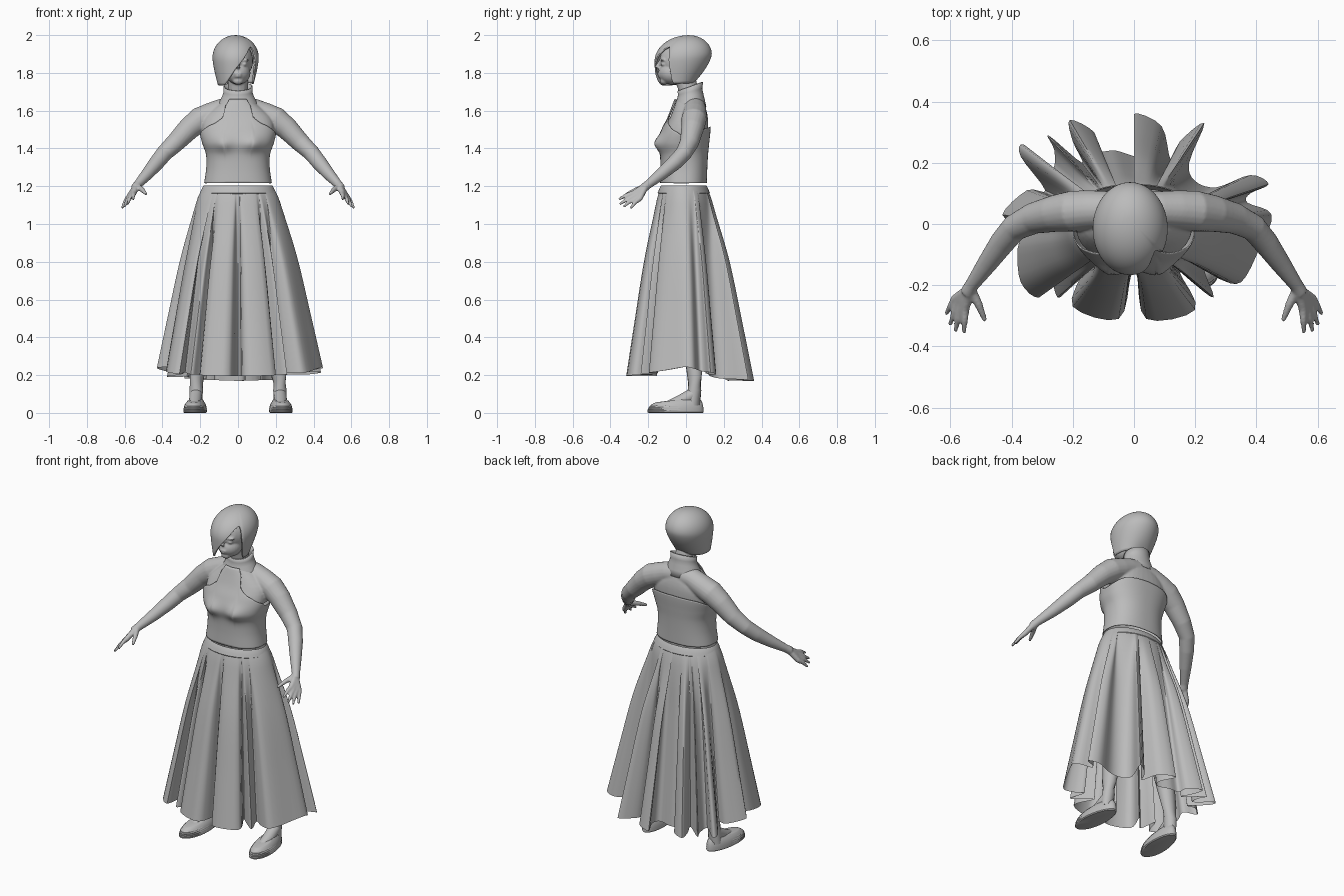
import bpy, bmesh
from math import sin, cos, pi, radians, atan2, exp, copysign
from mathutils import Vector, Matrix

cube = bpy.data.objects.get("Cube")
if cube:
    bpy.data.objects.remove(cube, do_unlink=True)

grey = bpy.data.materials.new("plain_grey")
grey.use_nodes = True
grey.diffuse_color = (0.5, 0.5, 0.5, 1)
grey.node_tree.nodes["Principled BSDF"].inputs["Base Color"].default_value = (0.5, 0.5, 0.5, 1)


def finish(bm, name, sharp=50, thickness=0):
    """Turn a bmesh into a smooth shaded object."""
    bmesh.ops.recalc_face_normals(bm, faces=bm.faces)
    mesh = bpy.data.meshes.new(name)
    bm.to_mesh(mesh)
    bm.free()
    mesh.materials.append(grey)
    mesh.shade_smooth()
    mesh.set_sharp_from_angle(angle=radians(sharp))
    obj = bpy.data.objects.new(name, mesh)
    bpy.context.collection.objects.link(obj)
    if thickness:
        solid = obj.modifiers.new("thickness", "SOLIDIFY")
        solid.thickness = thickness
        solid.offset = 0
    return obj


def loft(bm, rings, first_cap=False, last_cap=False):
    """Bridge closed rings of points."""
    rows = [[bm.verts.new(p) for p in ring] for ring in rings]
    n = len(rows[0])
    for a, b in zip(rows, rows[1:]):
        for i in range(n):
            j = (i + 1) % n
            bm.faces.new((a[i], a[j], b[j], b[i]))
    if first_cap:
        bm.faces.new(rows[0])
    if last_cap:
        bm.faces.new(rows[-1])


def tube(bm, path, sides=14):
    """Capped tube through (x, y, z, radius) stations."""
    points = [Vector(p[:3]) for p in path]
    rings = []
    for i, p in enumerate(points):
        along = points[min(i + 1, len(points) - 1)] - points[max(i - 1, 0)]
        turn = along.to_track_quat("Z", "Y")
        rings.append([p + turn @ Vector((cos(a), sin(a), 0)) * path[i][3]
                      for a in (2 * pi * k / sides for k in range(sides))])
    loft(bm, rings, True, True)


def ball(bm, centre, size):
    matrix = Matrix.Translation(centre) @ Matrix.Diagonal((*size, 1))
    bmesh.ops.create_uvsphere(bm, u_segments=24, v_segments=16, radius=1, matrix=matrix)


def curve(table, t):
    """Smooth interpolation of rows (t, values...)."""
    last = len(table) - 1
    i = max(k for k in range(last) if k == 0 or table[k][0] <= t)
    step = table[i + 1][0] - table[i][0]
    u = min(max((t - table[i][0]) / step, 0), 1)

    def slope(k, c):
        a, b = table[max(k - 1, 0)], table[min(k + 1, last)]
        return (b[c] - a[c]) / (b[0] - a[0]) * step

    return [(1 + 2 * u) * (1 - u) ** 2 * table[i][c] + u * u * (3 - 2 * u) * table[i + 1][c]
            + u * (1 - u) ** 2 * slope(i, c) + u * u * (u - 1) * slope(i + 1, c)
            for c in range(1, len(table[0]))]


def angles(n):
    return [2 * pi * k / n - pi for k in range(n)]


# Torso surface: height, half width, front y, back y
TORSO = [(1.21, .175, -.132, .105), (1.3, .163, -.13, .108), (1.37, .165, -.134, .112),
         (1.43, .185, -.148, .118), (1.5, .2, -.125, .125), (1.56, .19, -.095, .125),
         (1.61, .14, -.075, .115), (1.65, .09, -.06, .1), (1.68, .06, -.045, .08)]


def torso(angle, z, grow=0):
    width, front, back = curve(TORSO, z)
    s, c = sin(angle), cos(angle)
    x = (width + grow) * copysign(abs(s) ** .85, s)
    y = (front + back) / 2 - ((back - front) / 2 + grow) * copysign(abs(c) ** .85, c)
    if c > 0:
        y -= .022 * exp(-((abs(x) - .08) / .045) ** 2 - ((z - 1.425) / .04) ** 2)
    return Vector((x, y, z))


# Skin: shoulders, neck, head, arms and hands fused into one surface
bm = bmesh.new()
loft(bm, [[torso(a, 1.47 + .02 * k, -.009) for a in angles(40)] for k in range(11)], True, True)
tube(bm, [(0, .04, 1.58, .06), (0, .02, 1.68, .055), (0, -.01, 1.8, .052)])
ball(bm, (-.005, -.02, 1.865), (.085, .12, .1))
ball(bm, (0, -.072, 1.8), (.066, .074, .062))
ball(bm, (0, -.116, 1.757), (.028, .022, .02))
ball(bm, (0, -.14, 1.794), (.024, .013, .006))
ball(bm, (0, -.138, 1.781), (.02, .013, .006))
tube(bm, [(0, -.132, 1.868, .008), (0, -.147, 1.845, .009), (0, -.155, 1.826, .012)])
ARM = [(.02, .045, 1.615, .06), (.08, .047, 1.605, .06), (.14, .046, 1.58, .064),
       (.2, .042, 1.553, .067), (.26, .034, 1.505, .06),
       (.33, .018, 1.432, .051), (.39, -.012, 1.375, .044), (.43, -.06, 1.325, .041),
       (.48, -.13, 1.265, .033), (.53, -.2, 1.21, .023), (.545, -.225, 1.19, .024)]
FINGERTIPS = [(.555, -.356, 1.13), (.584, -.35, 1.105), (.602, -.331, 1.09), (.614, -.294, 1.083)]
for side in (1, -1):
    def mirrored(path):
        return [(side * p[0], *p[1:]) for p in path]

    ball(bm, (side * .032, -.12, 1.846), (.017, .014, .009))
    ball(bm, (side * .034, -.122, 1.868), (.026, .014, .007))
    tube(bm, mirrored(ARM), 20)
    for k, tip in enumerate(FINGERTIPS):
        knuckle = Vector((.552 + .011 * k, -.278 + .011 * k, 1.163 - .01 * k))
        middle = knuckle.lerp(Vector(tip), .5) + Vector((0, 0, .006))
        tube(bm, mirrored([(.536, -.212, 1.203, .018), (*knuckle, .015),
                           (*middle, .011), (*tip, .007)]), 10)
    tube(bm, mirrored([(.532, -.212, 1.2, .016), (.508, -.262, 1.182, .014),
                       (.486, -.317, 1.158, .008)]), 10)
skin = finish(bm, "skin_body")
fuse = skin.modifiers.new("fuse", "REMESH")
fuse.mode = "VOXEL"
fuse.voxel_size = .0055
fuse.use_smooth_shade = True
soften = skin.modifiers.new("soften", "SMOOTH")
soften.factor = .5
soften.iterations = 5

# Halter bodice: a flap rises to the collar, the back is cut straight across
BODICE_TOP = [(0, 1.66), (12, 1.66), (17, 1.65), (20, 1.58), (30, 1.54), (45, 1.52), (60, 1.5),
              (75, 1.485), (90, 1.465), (110, 1.475), (140, 1.505), (180, 1.515)]


def bodice(angle, top, v):
    z = 1.216 + (top - 1.216) * v
    return torso(angle * (1 + 12 * max(0, z - 1.58)), z, .003)


bm = bmesh.new()
columns = [(a, curve(BODICE_TOP, abs(a) * 180 / pi)[0]) for a in angles(120)]
loft(bm, [[bodice(a, top, k / 36) for a, top in columns] for k in range(37)])
finish(bm, "bodice", thickness=.004)

# Collar, tilted down toward the front
COLLAR = [(1.615, .108, .082), (1.645, .096, .074), (1.675, .08, .066), (1.7, .072, .06), (1.728, .074, .064)]
bm = bmesh.new()
loft(bm, [[Vector((rx * sin(a), .022 - ry * cos(a), z - .28 * ry * cos(a) * (z - 1.6) / .1))
           for a in angles(48)] for z, rx, ry in COLLAR])
finish(bm, "collar", thickness=.008)

# Bobbed hair with a slanted fringe: angle from the front, height of the lower edge
HAIR_EDGE = [(-180, 1.755), (-90, 1.74), (-35, 1.735), (-25, 1.75), (-10, 1.79), (0, 1.82),
             (15, 1.86), (30, 1.9), (45, 1.93), (57, 1.915), (63, 1.76), (70, 1.745),
             (90, 1.745), (180, 1.755)]


def hair(angle, v):
    low = curve(HAIR_EDGE, angle * 180 / pi)[0]
    z = 1.995 - (1.995 - low) * (1 - cos(v * pi / 2))
    c = cos(angle)
    widest = 1.88 - .02 * c
    if z > widest:
        s = max(0, 1 - ((z - widest) / (1.995 - widest)) ** 2) ** .5
    else:
        s = 1 - (.27 - (.2 if c > 0 else .3) * c) * ((widest - z) / .14) ** 1.5
    crown = .03 * (1 - s) * (z > widest)
    return Vector((-.0125 + .118 * s * sin(angle), -.015 + crown - .147 * s * c, z))


bm = bmesh.new()
loft(bm, [[hair(a, (k + .8) / 28.8) for a in angles(120)] for k in range(29)], True)
finish(bm, "hair", thickness=.009)

# Pleated skirt: hem outline in hundredths, counter-clockwise from the left side
HEM = [(45, 3), (37, 7), (38, 10), (44, 13), (38, 16), (27, 12), (20, 14), (18, 20), (23, 33),
       (15, 27), (12, 21), (9, 32), (0, 36), (4, 27), (2, 22), (-6, 24), (-12, 24), (-13, 30),
       (-21, 34), (-20, 27), (-17, 20), (-28, 29), (-26, 24), (-27, 18), (-36, 26), (-37, 22),
       (-29, 11), (-35, 11), (-43, 3), (-36, -1), (-38, -8), (-37, -19), (-31, -24), (-28, -15),
       (-25, -24), (-21, -20), (-17, -16), (-20, -27), (-5, -31), (-1, -17), (1, -17), (4, -31),
       (20, -28), (15, -16), (19, -19), (26, -24), (23, -15), (28, -18), (35, -19), (41, -8)]
count = len(HEM)
around = [(k, *HEM[k % count]) for k in range(-2, count + 3)]
outline = [curve(around, k / 4) for k in range(count * 4)]
FLARE = [(0, 0), (.05, .11), (.1, .18), (.4, .5), (.72, .77), (1, 1)]


def skirt(x, y, t):
    a = atan2(y / .118, x / .18)
    out = Vector((cos(a), sin(a)))
    waist = Vector((.18 * out.x, -.012 + .118 * out.y))
    plain = Vector((.42 * out.x, .29 * out.y))
    pleat = sin(min(1, t / .4) * pi / 2)
    p = waist.lerp(plain.lerp(Vector((x, y)) / 100, pleat), curve(FLARE, t)[0])
    hem = .245 - abs(out.y) * (.075 if y > 0 else .05)
    return Vector((*p, 1.205 + (hem - 1.205) * t))


bm = bmesh.new()
loft(bm, [[skirt(x, y, k / 30) for x, y in outline] for k in range(31)])
finish(bm, "skirt", 60)

# Waistband
bm = bmesh.new()
loft(bm, [[Vector(((.18 + g) * sin(a), -.012 - (.118 + g) * cos(a), z)) for a in angles(64)]
          for z, g in ((1.205, .001), (1.2, .005), (1.18, .014), (1.165, .02), (1.16, .016))])
finish(bm, "waistband")

# Legs and ridged flat shoes
for side, label in ((1, "left"), (-1, "right")):
    bm = bmesh.new()
    tube(bm, [(side * x, y, z, r) for x, y, z, r in
              ((.09, 0, .95, .08), (.15, .02, .6, .066), (.195, .04, .32, .05),
               (.218, .045, .19, .038), (.222, .045, .12, .036), (.223, .04, .04, .036))], 24)
    tube(bm, [(side * .222, .04, .1, .034), (side * .226, -.03, .06, .034),
              (side * .228, -.1, .03, .03)], 20)
    finish(bm, label + "_leg")

    bm = bmesh.new()
    turn = Matrix.Translation((side * .226, -.055, 0)) @ Matrix.Rotation(side * radians(5), 4, "Z")
    rings = []
    for k in range(15):
        f = k / 14
        size = 1 - .4 * f ** 3 + (.025 if k % 2 else 0) - (.06 if k == 0 else 0)
        ring = []
        for a in angles(40):
            ahead = cos(a)
            reach = .148 * (1 - (1 - size) * (.75 if ahead > 0 else .4))
            ring.append(turn @ Vector(((.06 + .005 * ahead) * size * sin(a), -reach * ahead,
                                       (.068 - .012 * ahead) * f)))
        rings.append(ring)
    loft(bm, rings, True, True)
    finish(bm, label + "_shoe", 35)
